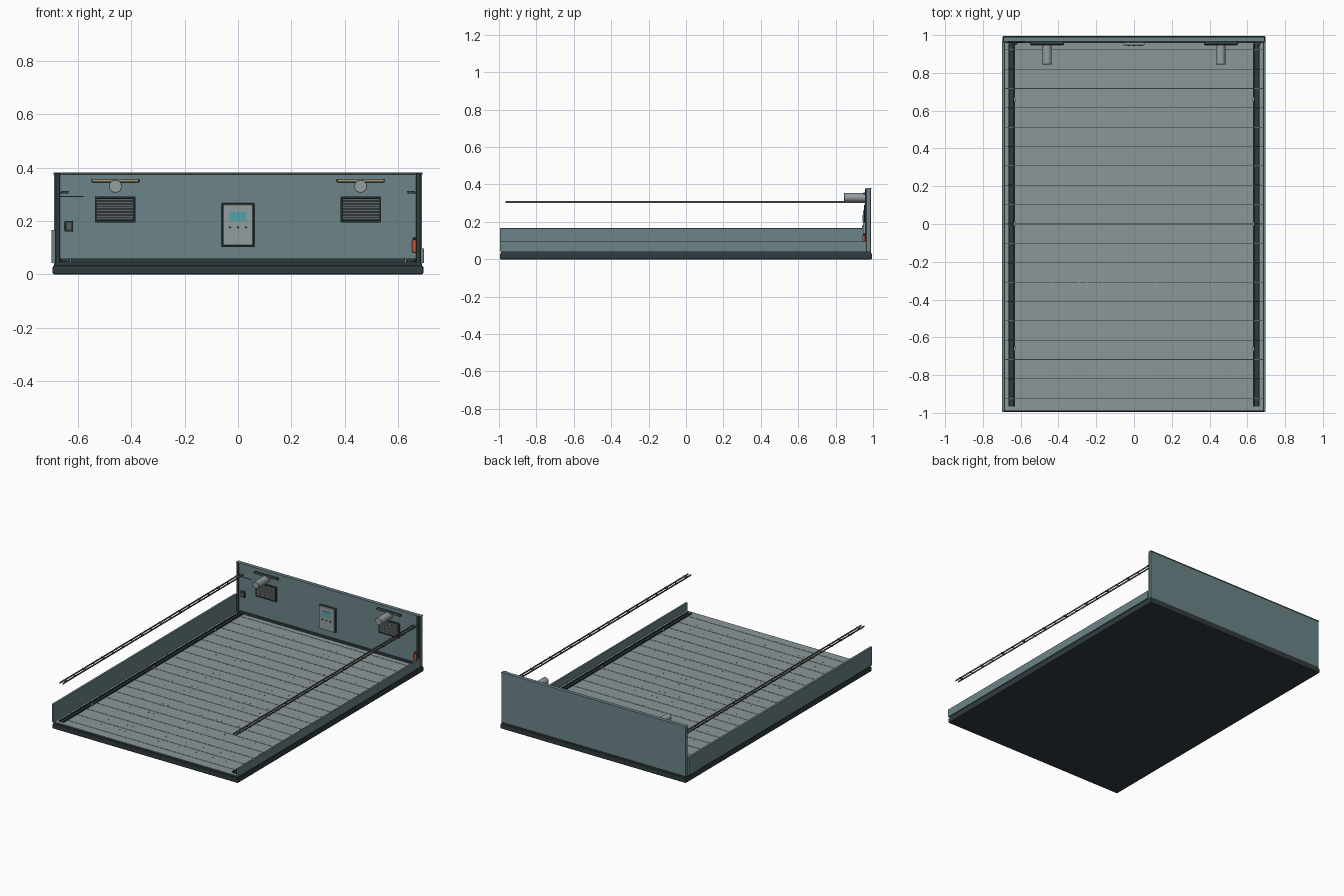
import bpy, bmesh, math
from mathutils import Matrix, Vector

if "Cube" in bpy.data.objects:
    bpy.data.objects.remove(bpy.data.objects["Cube"])


def mat(name, r, g, b):
    m = bpy.data.materials.new(name)
    m.diffuse_color = (r, g, b, 1)
    m.use_nodes = True
    m.node_tree.nodes["Principled BSDF"].inputs["Base Color"].default_value = m.diffuse_color
    return m


WALL = mat("wall_teal", 0.15, 0.23, 0.25)
FLOOR = mat("floor_grey", 0.26, 0.31, 0.32)
DARK = mat("dark_metal", 0.03, 0.045, 0.05)
STEEL = mat("steel", 0.30, 0.34, 0.35)
TRIM = mat("tray_metal", 0.10, 0.11, 0.10)
BRASS = mat("warm_strip", 0.35, 0.29, 0.17)
TEAL = mat("screen_teal", 0.08, 0.38, 0.40)
RED = mat("safety_red", 0.55, 0.09, 0.04)


def finish(name, bm, material, bevel=0.0, smooth=False):
    me = bpy.data.meshes.new(name)
    bm.to_mesh(me)
    bm.free()
    me.materials.append(material)
    ob = bpy.data.objects.new(name, me)
    bpy.context.collection.objects.link(ob)
    if bevel:
        mod = ob.modifiers.new("edge_bevel", 'BEVEL')
        mod.width, mod.segments = bevel, 2
    if smooth:
        bpy.ops.object.select_all(action='DESELECT')
        ob.select_set(True)
        bpy.context.view_layer.objects.active = ob
        bpy.ops.object.shade_smooth_by_angle()
    return ob


def boxes(name, items, material, bevel=0.0):
    """One object out of boxes given as (x0, x1, y0, y1, z0, z1)."""
    bm = bmesh.new()
    for x0, x1, y0, y1, z0, z1 in items:
        c = Vector(((x0 + x1) / 2, (y0 + y1) / 2, (z0 + z1) / 2))
        m = Matrix.Translation(c) @ Matrix.Diagonal((abs(x1 - x0), y1 - y0, z1 - z0, 1))
        bmesh.ops.create_cube(bm, size=1, matrix=m)
    return finish(name, bm, material, bevel)


def rods(name, items, material, sides=24, bevel=0.0):
    """One object out of cylinders given as (start, end, radius)."""
    bm = bmesh.new()
    for a, b, r in items:
        a, b = Vector(a), Vector(b)
        rot = (b - a).to_track_quat('Z', 'Y').to_matrix().to_4x4()
        bmesh.ops.create_cone(bm, cap_ends=True, segments=sides, radius1=r, radius2=r,
                              depth=(b - a).length,
                              matrix=Matrix.Translation((a + b) / 2) @ rot)
    return finish(name, bm, material, bevel, True)


# Base plinth and recessed deck
boxes("base_plinth", [(-.695, .695, -.995, .995, 0, .032)], DARK, .005)
boxes("base_deck", [(-.69, .69, -.99, .99, .03, .0415)], DARK)

# Floor planks with narrow gaps
N, PITCH = 19, 0.1025
edges = [-.988] + [(i - 9) * PITCH for i in range(N)] + [.966]
boxes("floor_planks", [(-.684, .684, a + .0015, b - .0015, .038, .045)
                       for a, b in zip(edges, edges[1:])], FLOOR)

# Small fixings scattered in rows on the floor
xs = (-.43, -.29, -.25, -.17, .0, .11, .15, .28, .41, .51)
boxes("floor_fixings", [(x - .003, x + .003, y - .003, y + .003, .044, .0462)
                        for x in xs for k in range(-4, 4)
                        for y in (k * .23 + .07, k * .23 + .15)], BRASS)

# Side walls: tall on the left, low on the right
boxes("left_wall", [(-.699, -.685, -.995, .965, .042, .166)], WALL, .001)
boxes("right_wall", [(.685, .697, -.995, .965, .042, .096)], WALL, .001)

# Back wall with end posts, top cap and skirting
boxes("back_wall", [(-.69, .69, .967, .988, .042, .378)], WALL, .001)
boxes("back_wall_posts", [(s * .668, s * .684, .957, .985, .042, .379) for s in (-1, 1)], DARK, .002)
boxes("back_wall_cap", [(-.692, .692, .966, .991, .375, .381)], WALL, .001)
boxes("back_skirting", [(-.667, .667, .958, .968, .044, .06)], DARK, .002)

for s, side in ((-1, "left"), (1, "right")):
    # Floor channel with bolts
    boxes(side + "_floor_channel", [(s * .664, s * .656, -.965, .955, .044, .053),
                                    (s * .637, s * .63, -.965, .955, .044, .053),
                                    (s * .664, s * .63, -.965, .955, .044, .047)], DARK)
    rods(side + "_channel_bolts", [((s * .633, y, .045), (s * .633, y, .057), .009)
                                   for y in (-.66, 0, .66)], STEEL, 12)

    # Overhead cable tray with rungs
    boxes(side + "_tray_rails", [(s * x - .002, s * x + .002, -.965, .967, .302, .311)
                                 for x in (.638, .66)], TRIM)
    boxes(side + "_tray_rungs", [(s * .636, s * .668, y - .003, y + .003, .303, .306)
                                 for y in edges[1:-1]], DARK)
    boxes(side + "_tray_clips", [(s * .634, s * .664, y - .004, y + .004, .308, .3125)
                                 for y in edges[1:-1:2]], BRASS)

    # Wall fixture: bar, light strip and round barrel
    cx = s * .46
    boxes(side + "_fixture_bar", [(cx - .09, cx + .09, .948, .968, .345, .358)], DARK, .004)
    boxes(side + "_fixture_strip", [(cx - .085, cx + .085, .945, .95, .348, .355)], BRASS)
    rods(side + "_fixture_barrel", [((cx, .845, .33), (cx, .968, .33), .024)], STEEL, 32, .002)

    # Ventilation grille
    vx = cx
    boxes(side + "_vent_backing", [(vx - .075, vx + .075, .96, .968, .195, .291)], DARK)
    boxes(side + "_vent_frame", [(vx - .076, vx + .076, .953, .967, z, z + .007) for z in (.194, .285)]
          + [(vx + t * .069, vx + t * .076, .953, .967, .194, .292) for t in (-1, 1)], DARK, .0015)
    boxes(side + "_vent_slats", [(vx - .068, vx + .068, .953, .963, .205 + i * .0103, .2105 + i * .0103)
                                 for i in range(8)], STEEL)

# Central control panel
boxes("control_panel_surround", [(-.062, .062, .957, .968, .102, .267)], DARK, .004)
boxes("control_panel", [(-.056, .056, .946, .968, .108, .261)], STEEL, .004)
boxes("control_screen", [(-.034, .032, .944, .95, .2, .236)], TEAL)
rods("control_buttons", [((x, .942, .176), (x, .95, .176), .005) for x in (-.03, 0, .03)], DARK, 12)

# Switch box and its cable on the left of the back wall
boxes("switch_box", [(-.65, -.618, .95, .968, .16, .2)], DARK, .004)
boxes("switch_plate", [(-.642, -.626, .948, .952, .168, .192)], TRIM, .001)
rods("wall_cable", [((-.668, .964, .292), (-.58, .964, .292), .002)], DARK, 8)

# Safety cylinder on the right
rods("safety_cylinder", [((.661, .952, .082), (.661, .952, .128), .009)], RED, 20, .003)
rods("safety_cylinder_valve", [((.661, .952, .126), (.661, .952, .138), .004)], DARK, 12)
